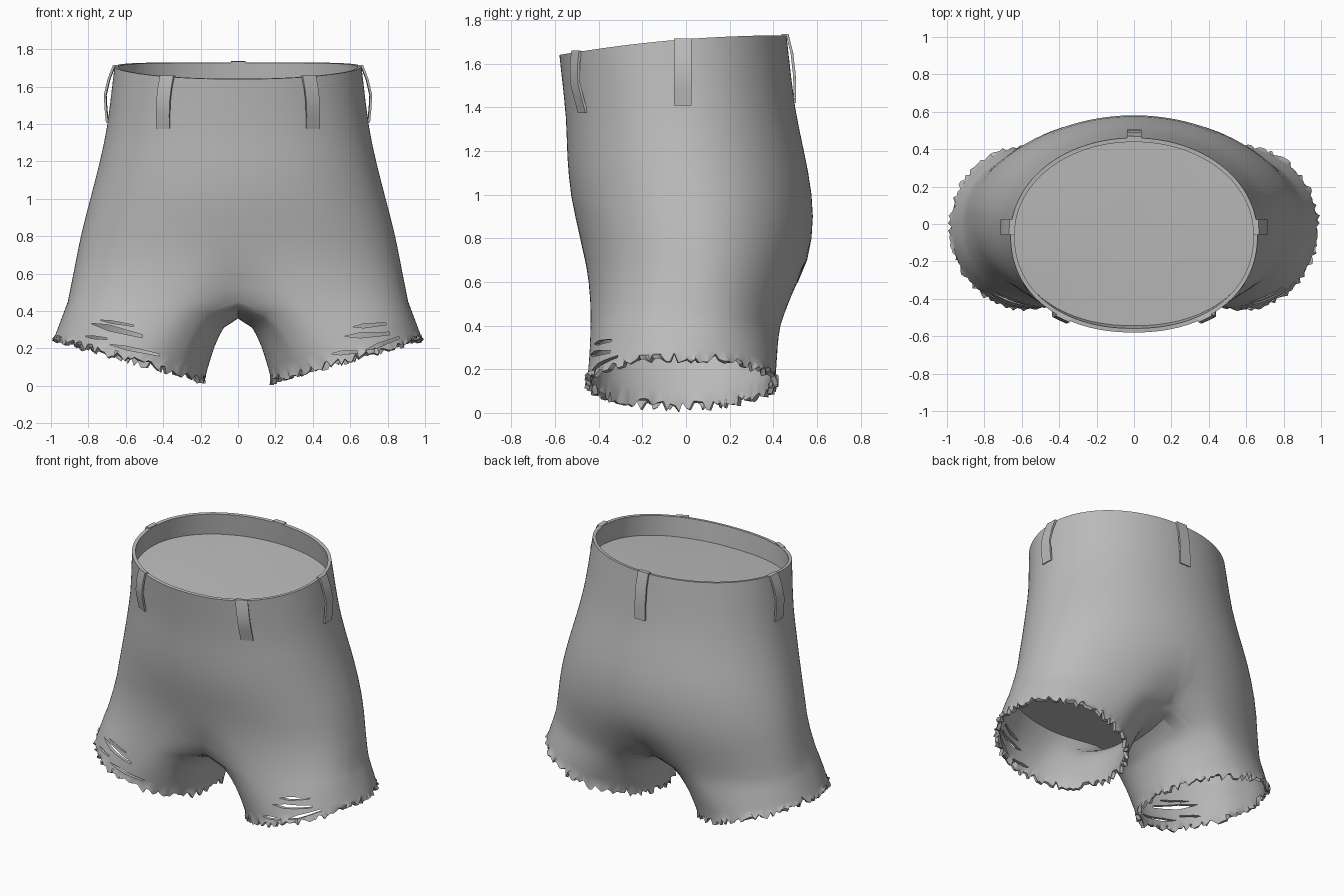
import bpy, bmesh, math, random
from mathutils import Vector

if "Cube" in bpy.data.objects:
    bpy.data.objects.remove(bpy.data.objects["Cube"])

random.seed(4)
OUT, INN = 96, 44          # segments on the outer half ring and the crotch curve

cloth = bpy.data.materials.new("grey_cloth")
cloth.diffuse_color = (0.5, 0.5, 0.5, 1)
cloth.use_nodes = True
cloth.node_tree.nodes["Principled BSDF"].inputs["Base Color"].default_value = cloth.diffuse_color

# z, half width, front y, back y, front squareness, back squareness, centre dip
PROFILE = [
    (1.73, .66, -.58, .46, .92, .98, 0), (1.40, .70, -.55, .50, .92, .99, 0),
    (1.20, .74, -.543, .54, .92, 1.0, 0), (1.00, .79, -.525, .575, .92, 1.0, 0),
    (0.80, .84, -.485, .575, .88, 1.0, .0), (0.60, .88, -.455, .535, .84, .97, .04),
    (0.45, .91, -.455, .46, .75, .86, .17)]


def finish(name, bm, smooth=True):
    bmesh.ops.recalc_face_normals(bm, faces=bm.faces[:])
    me = bpy.data.meshes.new(name)
    bm.to_mesh(me)
    bm.free()
    me.materials.append(cloth)
    ob = bpy.data.objects.new(name, me)
    bpy.context.collection.objects.link(ob)
    if smooth:
        smooth_shade(ob)
    return ob


def activate(ob):
    bpy.ops.object.select_all(action='DESELECT')
    ob.select_set(True)
    bpy.context.view_layer.objects.active = ob


def smooth_shade(ob):
    activate(ob)
    bpy.ops.object.shade_smooth_by_angle(angle=math.radians(40))


def profile_at(z):
    """Smooth (cubic) lookup in the profile table."""
    k = 0
    while k < len(PROFILE) - 2 and z < PROFILE[k + 1][0]:
        k += 1
    p, q = PROFILE[k], PROFILE[k + 1]
    o, r = PROFILE[max(k - 1, 0)], PROFILE[min(k + 2, len(PROFILE) - 1)]
    h = q[0] - p[0]
    t = (z - p[0]) / h
    res = []
    for i in range(1, 7):
        m0 = (q[i] - o[i]) / (q[0] - o[0]) * h
        m1 = (r[i] - p[i]) / (r[0] - p[0]) * h
        res.append((2*t**3 - 3*t*t + 1) * p[i] + (t**3 - 2*t*t + t) * m0
                   + (3*t*t - 2*t**3) * q[i] + (t**3 - t*t) * m1)
    return res


def surface(a, z, grow=0.0):
    """Point on the hip surface at angle a (-90 front, 0 side, 90 back)."""
    rx, yf, yb, sqf, sqb, dip = profile_at(z)
    c, s = max(math.cos(a), 0), math.sin(a)
    sq = sqf if s < 0 else sqb
    x = (rx + grow) * (c ** sq if c > 1e-6 else 0)
    y = (yf + yb) / 2 + ((yb - yf) / 2 + grow) * math.copysign(abs(s) ** sq, s)
    y *= 1 - dip * math.exp(-(x / .2) ** 2)
    drop = .09 * ((.46 - y) / 1.04) ** 2        # waist dips at the front
    return Vector((x, y, z - drop * min(1, max(0, (z - .9) / .83))))


ANGLES = [math.pi * (i / OUT - .5) for i in range(OUT + 1)]


def leg_top():
    """Closed loop: outer half ring then crotch curve back to the front."""
    ring = [surface(a, .45) for a in ANGLES]
    f, b = ring[0], ring[-1]
    for j in range(1, INN):
        u = j / INN
        ring.append(Vector((0, b.y + (f.y - b.y) * u,
                            .45 - .09 * math.sin(math.pi * u) ** .6)))
    return ring


def hem_point(i):
    th = math.radians(125)
    if i <= OUT:
        g = -th + 2 * th * i / OUT
    else:
        g = th + (2 * math.pi - 2 * th) * (i - OUT) / INN
    s = math.sin(g)
    x, y = .58 + .402 * math.cos(g), -.015 + (.425 if s > 0 else .438) * s
    return Vector((x, y, .032 + .225 * (x - .18) / .8))


def leg_ring(t, jag=0.0):
    ring = []
    for i, p in enumerate(leg_top()):
        h = hem_point(i)
        e = .45 + .55 * min(1, p.x / .4)
        k = t ** e if t > 0 else 0
        q = Vector((p.x + (h.x - p.x) * k, p.y + (h.y - p.y) * k,
                    p.z + (h.z - p.z) * t))
        if jag:
            r = Vector((h.x - .58, h.y, 0)).normalized()
            q += r * random.uniform(-.4, .8) * jag
            q.z += random.uniform(-1.4, 1) * jag
        ring.append(q)
    return ring


# Shell: hips and two legs with frayed hems
bm = bmesh.new()
LEVELS = [1.73, 1.65, 1.53, 1.4, 1.3, 1.2, 1.1, 1.0, .9, .8, .7, .6, .52, .45]
for side in (1, -1):
    def add(points):
        return [bm.verts.new((p.x * side, p.y, p.z)) for p in points]

    def bridge(a, b, closed):
        n = len(a)
        for i in range(n if closed else n - 1):
            j = (i + 1) % n
            bm.faces.new((a[i], a[j], b[j], b[i]))

    rows = [add([surface(a, z) for a in ANGLES]) for z in LEVELS[:-1]]
    top = add(leg_top())
    for a, b in zip(rows, rows[1:]):
        bridge(a, b, False)
    bridge(rows[-1], top[:OUT + 1], False)
    prev = top
    for t in (.15, .3, .45, .6, .8, .92):
        ring = add(leg_ring(t))
        bridge(prev, ring, True)
        prev = ring
    bridge(prev, add(leg_ring(1, .02)), True)
bmesh.ops.remove_doubles(bm, verts=bm.verts[:], dist=.0005)
# soften the fold where the hips meet the legs
fold = [v for v in bm.verts if .27 < v.co.z < .65 and abs(v.co.x) > .02
        and abs(v.co.y) > .1]
for _ in range(6):
    bmesh.ops.smooth_vert(bm, verts=fold, factor=.5,
                          use_axis_x=False, use_axis_y=True, use_axis_z=False)
shorts = finish("shorts_shell", bm, False)
mod = shorts.modifiers.new("thickness", 'SOLIDIFY')
mod.thickness, mod.offset = .022, -1

# Torn slits at the front of each leg: x1, z1, x2, z2, half height
SLITS = [(.57, .265, .81, .28, .014), (.61, .315, .79, .332, .011),
         (.50, .172, .64, .182, .010), (.68, .19, .86, .258, .012),
         (-.79, .335, -.51, .265, .016), (-.74, .352, -.56, .322, .007),
         (-.69, .222, -.42, .165, .010), (-.82, .265, -.70, .252, .008)]
bm = bmesh.new()
for x1, z1, x2, z2, h in SLITS:
    mx, mz = x1 + (x2 - x1) * .35, z1 + (z2 - z1) * .35
    outline = [(x1, z1), (mx, mz - h), (x2, z2 - h * .5), (x2, z2 + h * .5), (mx, mz + h)]
    near = [bm.verts.new((x, -.8, z)) for x, z in outline]
    far = [bm.verts.new((x, -.1, z)) for x, z in outline]
    bm.faces.new(near)
    bm.faces.new(far[::-1])
    for i in range(5):
        j = (i + 1) % 5
        bm.faces.new((near[i], far[i], far[j], near[j]))
cutter = finish("slit_cutter", bm, False)
cutter.hide_render = True
mod = shorts.modifiers.new("slits", 'BOOLEAN')
mod.object, mod.operation, mod.solver = cutter, 'DIFFERENCE', 'EXACT'
activate(shorts)
for m in list(shorts.modifiers):
    bpy.ops.object.modifier_apply(modifier=m.name)
bpy.data.objects.remove(cutter)
smooth_shade(shorts)


# Inner panels closing the waist and the hips above the legs
def panel(name, z):
    bm = bmesh.new()
    half = [surface(a, z, -.015) for a in ANGLES]
    points = half + [Vector((-p.x, p.y, p.z)) for p in half[-2:0:-1]]
    centre = bm.verts.new(sum(points, Vector()) / len(points))
    vs = [bm.verts.new(p) for p in points]
    for i in range(len(vs)):
        bm.faces.new((centre, vs[i], vs[(i + 1) % len(vs)]))
    return finish(name, bm)


panel("waist_panel", 1.58)
panel("hip_panel", .5)


# Belt loops: bowed strips that follow the waist
def belt_loop(name, angle, side, path, y=None):
    bm = bmesh.new()
    a = math.radians(angle)
    tan = surface(a + .02, 1.6) - surface(a - .02, 1.6)
    tan = Vector((tan.x, tan.y, 0)).normalized() * .04
    out = Vector((tan.y, -tan.x, 0)).normalized()
    rows = []
    for z, off in path:
        p = surface(a, z) + out * off
        if y is not None:
            p.y = y
        rows.append([bm.verts.new(((p.x + tan.x * k) * side, p.y + tan.y * k, p.z))
                     for k in (-1, 1)])
    for r, s in zip(rows, rows[1:]):
        bm.faces.new((r[0], r[1], s[1], s[0]))
    bmesh.ops.recalc_face_normals(bm, faces=bm.faces[:])
    bmesh.ops.solidify(bm, geom=bm.faces[:], thickness=.012)
    return finish(name, bm)


BOW = [(1.735, -.022), (1.737, .008), (1.66, .028), (1.57, .038), (1.50, .026), (1.42, .008)]
FLAT = [(1.735, -.022), (1.737, .01), (1.65, .022), (1.55, .022), (1.48, .016), (1.42, .008)]
for side, label in ((1, "right"), (-1, "left")):
    belt_loop(label + "_front_loop", -56.8, side, [(z, o * .8) for z, o in BOW])
    belt_loop(label + "_side_loop", 2, side, BOW, -.015)
belt_loop("back_loop", 89.9, 1, FLAT)
